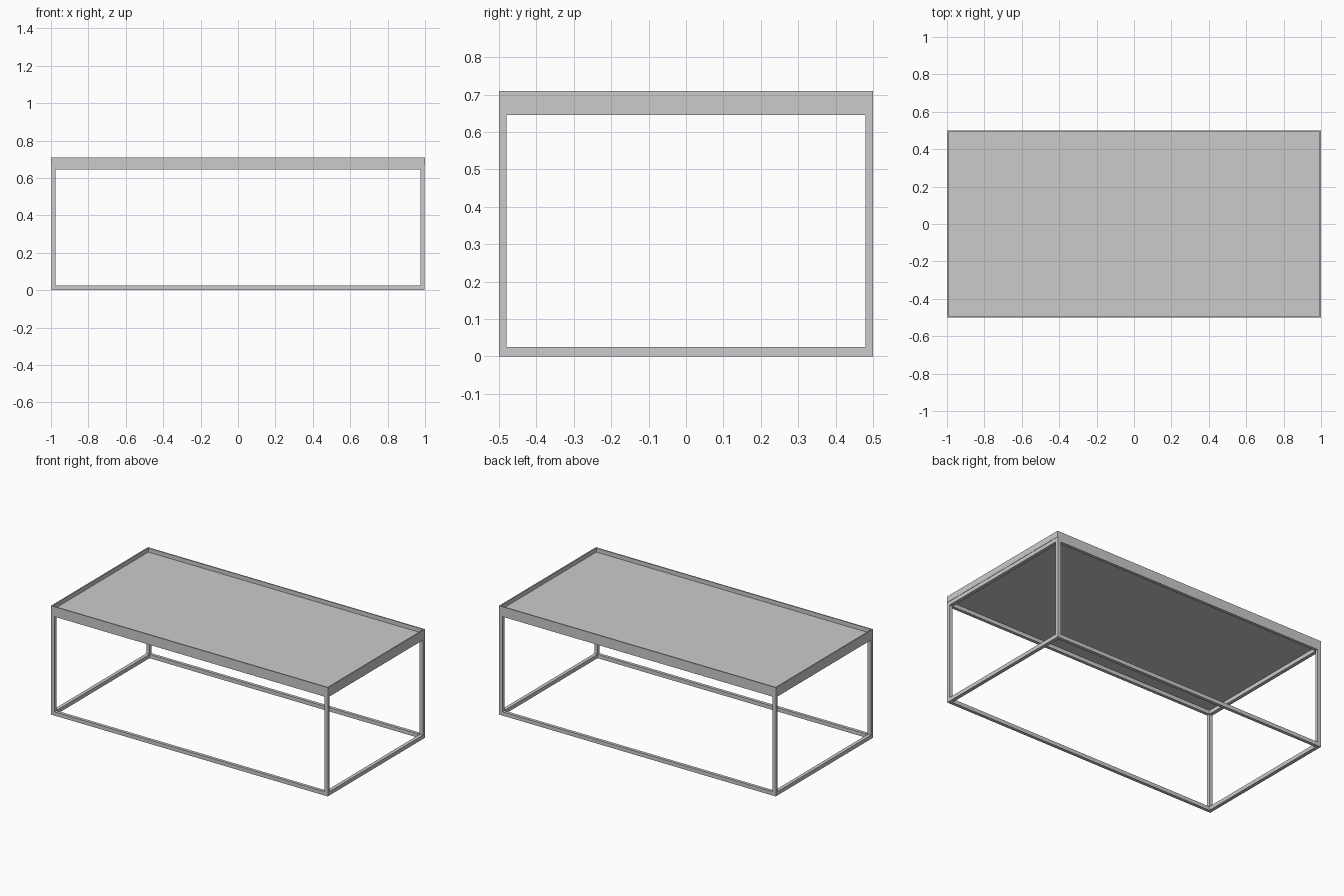
import bpy

if "Cube" in bpy.data.objects:
    bpy.data.objects.remove(bpy.data.objects["Cube"])

# One flat grey for the whole table
grey = bpy.data.materials.new("light_grey")
grey.diffuse_color = (0.6, 0.6, 0.6, 1.0)
grey.use_nodes = True
grey.node_tree.nodes["Principled BSDF"].inputs["Base Color"].default_value = grey.diffuse_color


def box(name, x0, x1, y0, y1, z0, z1):
    """Axis-aligned box between two corners."""
    v = [(x, y, z) for z in (z0, z1) for x, y in ((x0, y0), (x1, y0), (x1, y1), (x0, y1))]
    f = [(3, 2, 1, 0), (4, 5, 6, 7), (0, 1, 5, 4), (1, 2, 6, 5), (2, 3, 7, 6), (3, 0, 4, 7)]
    me = bpy.data.meshes.new(name)
    me.from_pydata(v, [], f)
    me.materials.append(grey)
    ob = bpy.data.objects.new(name, me)
    bpy.context.collection.objects.link(ob)
    return ob


X, Y = 0.998, 0.5             # frame half sizes
BX, BY, BZ = 0.023, 0.02, 0.025  # bar widths along each axis
FRAME_TOP, TOP = 0.67, 0.71

# Four corner legs
for sx, side in ((-1, "left"), (1, "right")):
    for sy, end in ((-1, "front"), (1, "back")):
        xs = sorted((sx * X, sx * (X - BX)))
        ys = sorted((sy * Y, sy * (Y - BY)))
        box(f"{end}_{side}_leg", *xs, *ys, 0, FRAME_TOP)

# Floor rails and rails under the tray
for level, z in (("lower", 0), ("upper", FRAME_TOP - BZ)):
    for s, end, side in ((-1, "front", "left"), (1, "back", "right")):
        box(f"{level}_{end}_rail", -X + BX, X - BX,
            *sorted((s * Y, s * (Y - BY))), z, z + BZ)
        box(f"{level}_{side}_rail", *sorted((s * X, s * (X - BX))),
            -Y + BY, Y - BY, z, z + BZ)

# Tray top: floor panel with a thin raised rim
T, FLOOR = 0.008, 0.683
box("tray_panel", -1 + T, 1 - T, -Y + T, Y - T, FRAME_TOP, FLOOR)
for s, end, side in ((-1, "front", "left"), (1, "back", "right")):
    box(f"tray_{end}_rim", -1, 1, *sorted((s * Y, s * (Y - T))), FRAME_TOP, TOP)
    box(f"tray_{side}_rim", *sorted((s * 1, s * (1 - T))), -Y + T, Y - T, FRAME_TOP, TOP)
